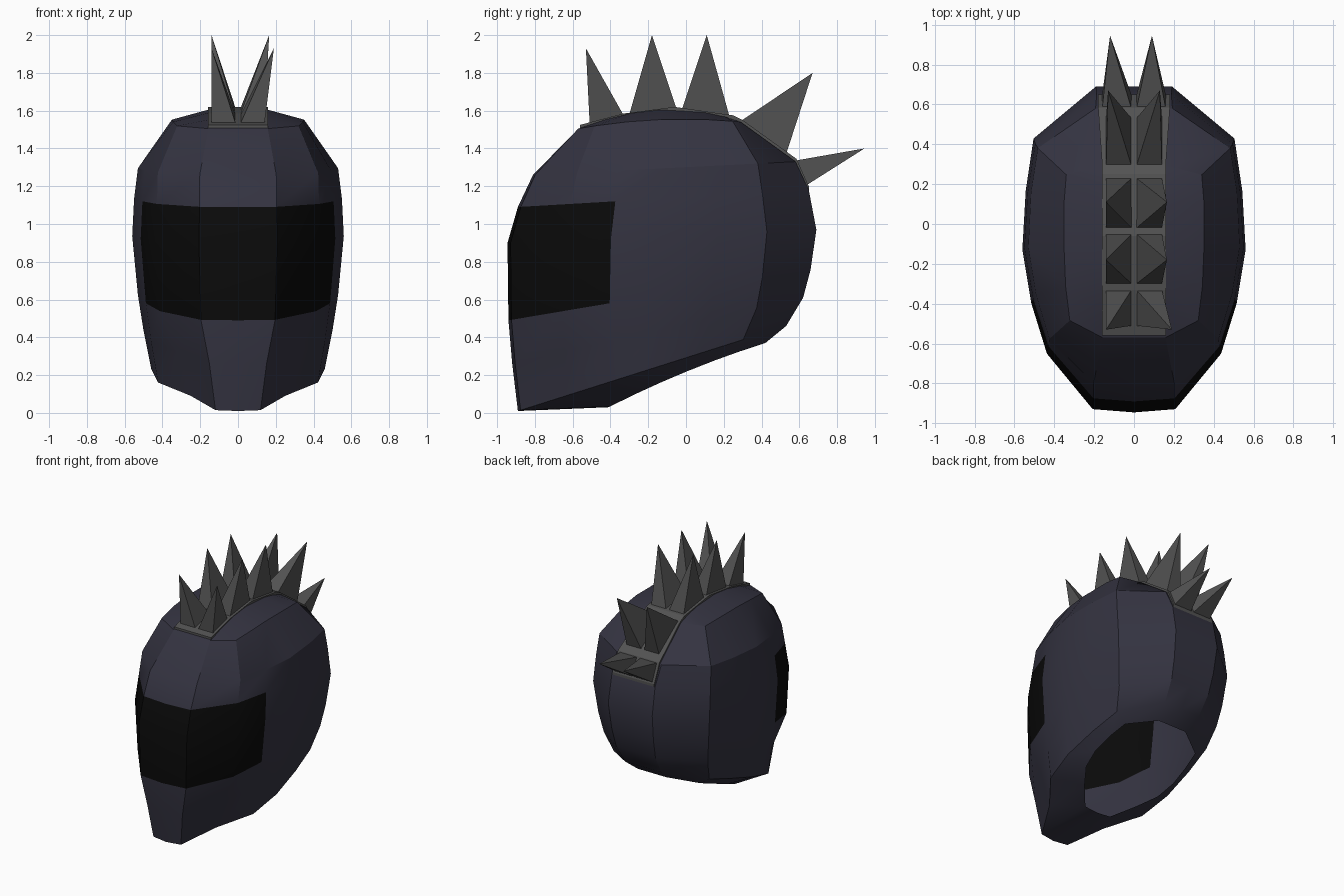
import bpy, bmesh
from mathutils import Vector

if "Cube" in bpy.data.objects:
    bpy.data.objects.remove(bpy.data.objects["Cube"])


def material(name, rgb):
    m = bpy.data.materials.new(name)
    m.diffuse_color = (*rgb, 1)
    m.use_nodes = True
    m.node_tree.nodes["Principled BSDF"].inputs["Base Color"].default_value = m.diffuse_color
    return m


NAVY = material("dark navy", (0.034, 0.033, 0.052))
BLACK = material("visor black", (0.003, 0.003, 0.003))
GREY = material("spike grey", (0.085, 0.085, 0.085))


def finish(name, bm, mats, smooth=False):
    bmesh.ops.recalc_face_normals(bm, faces=bm.faces)
    me = bpy.data.meshes.new(name)
    bm.to_mesh(me)
    bm.free()
    for m in mats:
        me.materials.append(m)
    ob = bpy.data.objects.new(name, me)
    bpy.context.collection.objects.link(ob)
    if smooth:
        bpy.ops.object.select_all(action='DESELECT')
        ob.select_set(True)
        bpy.context.view_layer.objects.active = ob
        bpy.ops.object.shade_smooth_by_angle(angle=0.45)
    return ob


# Half outline of a ring: (width share, front-to-back share), rounded and boxy
ROUND = [(0, 0), (.37, .01), (.78, .18), (.92, .335), (1, .5), (.97, .68), (.9, .84), (.34, 1), (0, 1)]
BOX = [(0, 0), (.45, 0), (.92, .1), (.98, .3), (1, .5), (1, .8), (.97, .95), (.5, 1), (0, 1)]

# Rings from neck opening to crown:
# front y, front z, back y, back z, half width, front narrowing, boxiness, arch
RINGS = [
    (-.41, .03, .42, .37, .36, .85, 0, .02),
    (-.89, .01, .53, .46, .46, .70, 0, .0),
    (-.92, .26, .62, .61, .50, .82, 0, .0),
    (-.94, .49, .66, .76, .53, 1, 0, .0),
    (-.945, .90, .69, .97, .56, 1, 0, .0),
    (-.89, 1.09, .65, 1.18, .55, 1, 0, .0),
    (-.81, 1.26, .58, 1.33, .53, 1, .15, .0),
    (-.57, 1.505, .29, 1.54, .35, 1, 1, .03),
    (-.50, 1.53, .24, 1.56, .15, 1, 1, .062),
]

# Helmet shell, open underneath, with the visor as coloured faces
bm = bmesh.new()
loops = []
for fy, fz, by, bz, w, narrow, box, arch in RINGS:
    half = []
    for i, (a, b) in enumerate(zip(ROUND, BOX)):
        x, t = (a[k] + (b[k] - a[k]) * box for k in (0, 1))
        x *= narrow if i < 3 else 1
        half.append((x * w, fy + t * (by - fy), fz + t * (bz - fz) + arch * 4 * t * (1 - t)))
    ring = half + [(-x, y, z) for x, y, z in half[7:0:-1]]
    loops.append([bm.verts.new(p) for p in ring])
for r in range(len(loops) - 1):
    lo, hi = loops[r], loops[r + 1]
    for i in range(16):
        j = (i + 1) % 16
        f = bm.faces.new((lo[i], lo[j], hi[j], hi[i]))
        if r in (3, 4) and (i < 3 or i > 12):
            f.material_index = 1
top = loops[-1]
bm.faces.new((top[0], top[1], top[15]))
for i in range(1, 7):
    bm.faces.new((top[i], top[i + 1], top[15 - i], top[16 - i]))
bm.faces.new((top[7], top[8], top[9]))
finish("helmet_shell", bm, [NAVY, BLACK], True)

# Band along the crest that carries the spikes
PATH = [(-.56, 1.525), (-.33, 1.585), (-.06, 1.62), (.25, 1.575), (.30, 1.55), (.585, 1.345), (.65, 1.2)]
bm = bmesh.new()
rows = []
for k, (y, z) in enumerate(PATH):
    w = .16 if k < 5 else .18
    rows.append([bm.verts.new((s * w, y, z + d)) for s, d in ((-1, 0), (1, 0), (1, -.035), (-1, -.035))])
for a, b in zip(rows, rows[1:]):
    for i in range(4):
        j = (i + 1) % 4
        bm.faces.new((a[i], a[j], b[j], b[i]))
bm.faces.new(rows[0])
bm.faces.new(rows[-1])
finish("crest_band", bm, [GREY])

# Spike pairs: base start (y, z), base end, tip (y, z), left tip x, right tip x, outer base x
SPIKES = [
    ((-.51, 1.53), (-.33, 1.575), (-.53, 1.93), -.14, .19, .14),
    ((-.30, 1.58), (-.05, 1.61), (-.18, 2.0), -.14, .165, .14),
    ((-.02, 1.61), (.23, 1.57), (.11, 2.0), -.14, .165, .14),
    ((.29, 1.545), (.53, 1.37), (.67, 1.80), -.13, .13, .14),
    ((.575, 1.335), (.645, 1.21), (.945, 1.40), -.12, .09, .16),
]
for n, (a, b, tip, left, right, outer) in enumerate(SPIKES, 1):
    for side, tx, s in (("left", left, -1), ("right", right, 1)):
        bm = bmesh.new()
        base = [bm.verts.new((s * x, y, z)) for x, (y, z) in
                ((.012, a), (outer, a), (outer, b), (.012, b))]
        apex = bm.verts.new(Vector((tx, *tip)))
        for i in range(4):
            bm.faces.new((base[i], base[(i + 1) % 4], apex))
        bm.faces.new(base)
        finish(f"spike_{n}_{side}", bm, [GREY])
